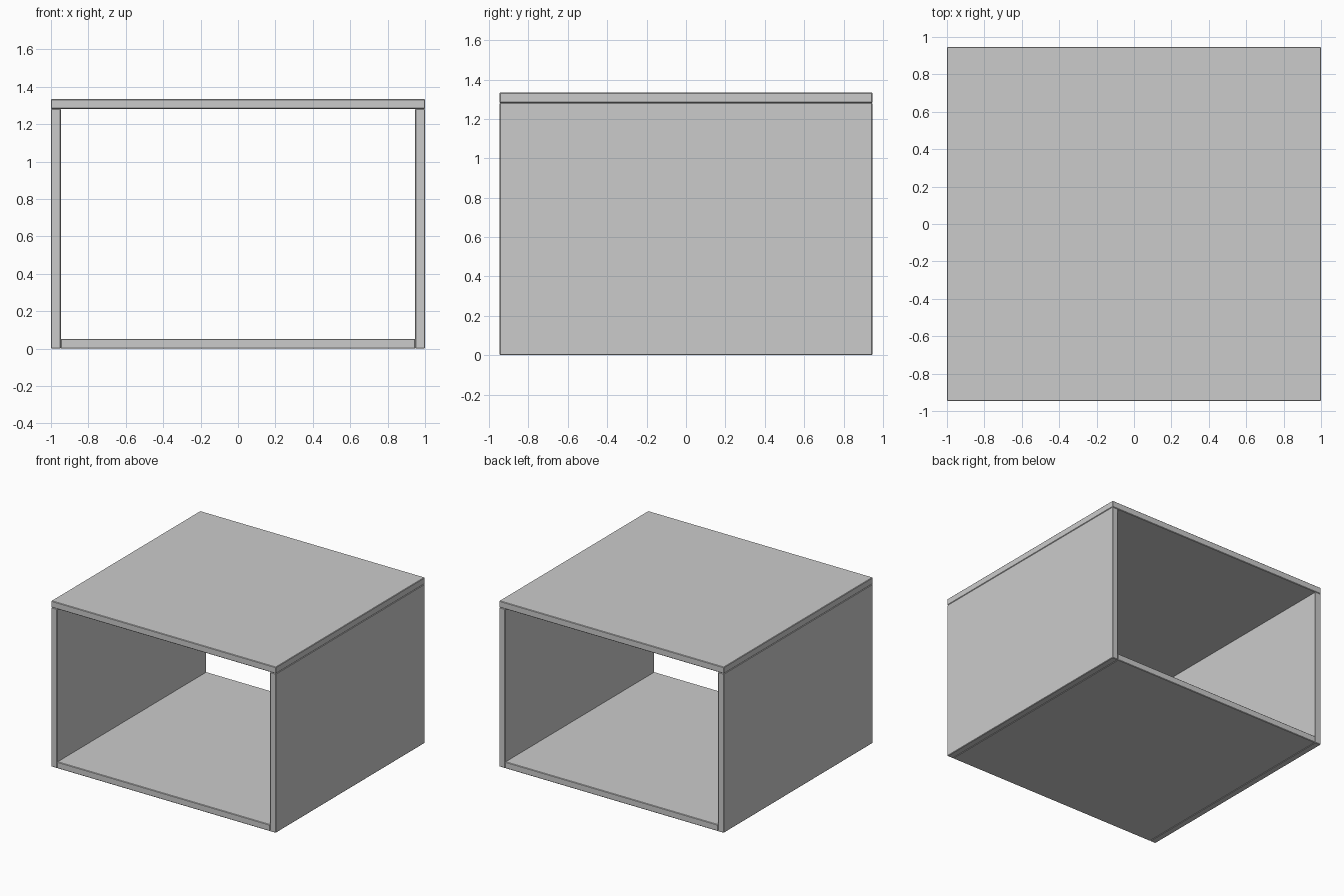
import bpy

if "Cube" in bpy.data.objects:
    bpy.data.objects.remove(bpy.data.objects["Cube"])

T = 2 / 38            # board thickness
W, D, H = 2.0, 36 / 19, 1.334


def board(name, size, centre):
    """Rectangular board with a fine chamfer on every edge."""
    bpy.ops.mesh.primitive_cube_add(size=1, location=centre)
    obj = bpy.context.object
    obj.name = name
    obj.scale = size
    bpy.ops.object.transform_apply(location=False, rotation=False, scale=True)
    bevel = obj.modifiers.new("edge_chamfer", 'BEVEL')
    bevel.width = 0.004
    bevel.segments = 1
    return obj


# Top rests on the two side panels
board("top_panel", (W, D, T), (0, 0, H - T / 2))

# Side panels, left and right
for name, s in (("left_side_panel", -1), ("right_side_panel", 1)):
    board(name, (T, D, H - T), (s * (W - T) / 2, 0, (H - T) / 2))

# Bottom fits between the sides
board("bottom_panel", (W - 2 * T, D, T), (0, 0, T / 2))
